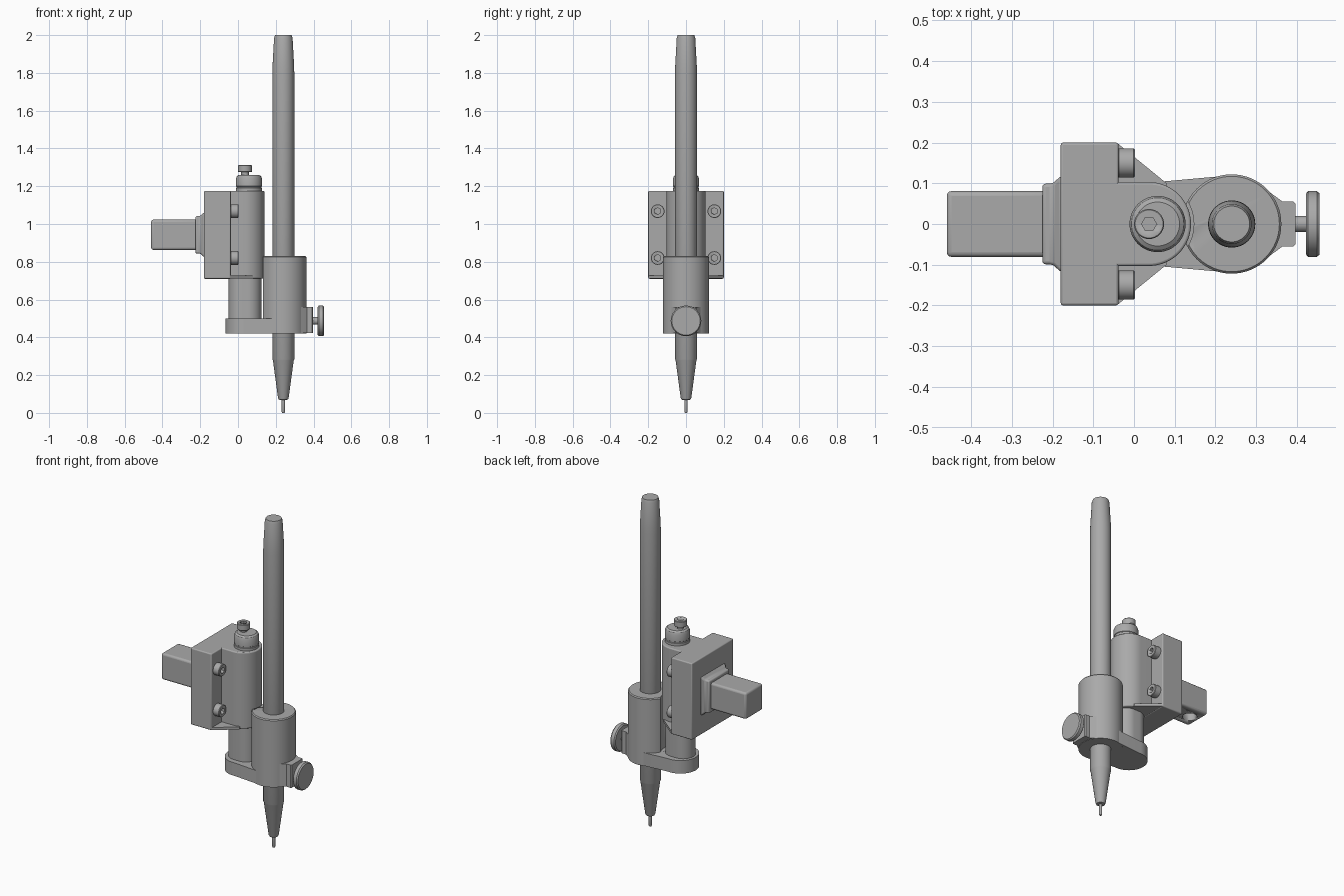
import bpy, bmesh, math
from mathutils import Matrix, Vector

if "Cube" in bpy.data.objects:
    bpy.data.objects.remove(bpy.data.objects["Cube"])

GREY = bpy.data.materials.new("satin_grey")
GREY.use_nodes = True
GREY.diffuse_color = (0.4, 0.4, 0.4, 1)
GREY.node_tree.nodes["Principled BSDF"].inputs["Base Color"].default_value = (0.4, 0.4, 0.4, 1)

PEN_X, BLOCK_X, MOTOR_Z, KNOB_Z = 0.24, 0.037, 0.943, 0.487


def finish(name, bm, bevel=0.0):
    bmesh.ops.recalc_face_normals(bm, faces=bm.faces)
    mesh = bpy.data.meshes.new(name)
    bm.to_mesh(mesh)
    bm.free()
    mesh.materials.append(GREY)
    ob = bpy.data.objects.new(name, mesh)
    bpy.context.collection.objects.link(ob)
    if bevel:
        mod = ob.modifiers.new("bevel", 'BEVEL')
        mod.width, mod.segments, mod.limit_method = bevel, 3, 'ANGLE'
        mod.angle_limit = math.radians(40)
    bpy.ops.object.select_all(action='DESELECT')
    ob.select_set(True)
    bpy.context.view_layer.objects.active = ob
    bpy.ops.object.shade_smooth_by_angle(angle=math.radians(30))
    return ob


def lathe(name, profile, origin, axis='Z', sides=48):
    """Closed solid from (radius, height) pairs turned about an axis."""
    bm = bmesh.new()
    turn = Matrix.Rotation(math.pi / 2, 4, 'Y') if axis == 'X' else Matrix()
    place = Matrix.Translation(origin) @ turn
    rings = []
    for r, h in profile:
        angles = [2 * math.pi * i / sides for i in range(sides)]
        rings.append([bm.verts.new(place @ Vector((r * math.cos(a), r * math.sin(a), h)))
                      for a in angles])
    for low, high in zip(rings, rings[1:]):
        for i in range(sides):
            j = (i + 1) % sides
            bm.faces.new((low[i], low[j], high[j], high[i]))
    bm.faces.new(rings[0])
    bm.faces.new(rings[-1])
    return finish(name, bm)


def prism(name, outline, z0, z1, bevel=0.0):
    bm = bmesh.new()
    face = bm.faces.new([bm.verts.new((x, y, z0)) for x, y in outline])
    new = bmesh.ops.extrude_face_region(bm, geom=[face])["geom"]
    verts = [v for v in new if isinstance(v, bmesh.types.BMVert)]
    bmesh.ops.translate(bm, verts=verts, vec=(0, 0, z1 - z0))
    return finish(name, bm, bevel)


def box(name, x0, x1, half_y, z0, z1, bevel=0.0):
    return prism(name, [(x0, -half_y), (x1, -half_y), (x1, half_y), (x0, half_y)], z0, z1, bevel)


def arc(cx, r, start, end, n=32):
    angles = [math.radians(start + (end - start) * i / n) for i in range(n + 1)]
    return [(cx + r * math.cos(a), r * math.sin(a)) for a in angles]


def cut(ob, cutter):
    cutter.hide_render = True
    cutter.hide_set(True)
    mod = ob.modifiers.new("cut", 'BOOLEAN')
    mod.operation, mod.object, mod.solver = 'DIFFERENCE', cutter, 'EXACT'


def socket_screw(name, origin, axis, r, length):
    """Cap screw head with a hexagonal socket."""
    head = lathe(name, [(r * 0.93, 0), (r, 0.003), (r, length - 0.003), (r * 0.93, length)],
                 origin, axis, 32)
    depth = length * 0.6
    hexagon = lathe(name + "_socket_cutter", [(r * 0.5, length - depth), (r * 0.5, length + 0.02)],
                    origin, axis, 6)
    cut(head, hexagon)


# Pen with tapered cap end, cone and fine tip
lathe("pen", [(0.006, 0), (0.009, 0.006), (0.009, 0.068), (0.024, 0.07), (0.028, 0.078),
              (0.055, 0.278), (0.058, 0.284), (0.058, 1.8), (0.057, 1.84), (0.049, 1.985),
              (0.044, 2.0)], (PEN_X, 0, 0))

# Pen holder: sleeve relieved around the slide housing, arm and clamp lug
sleeve = lathe("pen_sleeve", [(0.122, 0.42), (0.122, 0.824), (0.117, 0.83)], (PEN_X, 0, 0), sides=64)
cut(sleeve, lathe("sleeve_relief_cutter", [(0.11, 0.5), (0.11, 0.9)], (BLOCK_X, 0, 0), sides=64))
prism("holder_arm", arc(PEN_X, 0.1215, -84, 84) + arc(BLOCK_X, 0.103, 84, 276), 0.421, 0.5)
prism("clamp_lug", [(0.3, -0.1), (0.335, -0.077), (0.365, -0.055), (0.392, -0.055),
                    (0.397, -0.05), (0.397, 0.05), (0.392, 0.055), (0.365, 0.055),
                    (0.335, 0.077), (0.3, 0.1)], 0.422, 0.56)

# Clamp knob
lathe("knob_shaft", [(0.02, 0.38), (0.02, 0.425)], (0, 0, KNOB_Z), 'X', 24)
lathe("knob_disc", [(0.074, 0.422), (0.081, 0.428), (0.081, 0.449), (0.075, 0.456)],
      (0, 0, KNOB_Z), 'X')

# Slide post and its collar on top of the housing
prism("slide_post", arc(0.055, 0.069, -90, 90) + arc(0.019, 0.069, 90, 270), 0.49, 0.72)
lathe("top_collar", [(0.069, 1.17), (0.069, 1.19), (0.066, 1.192), (0.066, 1.198), (0.069, 1.2),
                     (0.069, 1.24), (0.064, 1.253), (0.054, 1.26)], (0.058, 0, 0))
lathe("top_screw_neck", [(0.02, 1.25), (0.02, 1.28)], (BLOCK_X, 0, 0), sides=24)
socket_screw("top_screw", (BLOCK_X, 0, 1.275), 'Z', 0.037, 0.037)

# Housing with rounded nose, mounting plate and bottom gusset
prism("slide_housing", [(-0.05, -0.103)] + arc(BLOCK_X, 0.103, -90, 90) + [(-0.05, 0.103)],
      0.712, 1.175, 0.006)
box("mounting_plate", -0.18, -0.038, 0.2, 0.71, 1.175, 0.006)
prism("bottom_gusset", [(-0.04, -0.198), (0.08, -0.1), (0.08, 0.1), (-0.04, 0.198)], 0.711, 0.727)

# Four mounting screws
for side, label in ((-1, "right"), (1, "left")):
    for z, level in ((0.82, "lower"), (1.068, "upper")):
        socket_screw(f"{level}_{label}_screw", (-0.04, side * 0.15, z), 'X', 0.036, 0.042)

# Stepped square flange and rear stub with a cross hole beneath
bm = bmesh.new()
rings = []
for x, half in ((-0.178, 0.12), (-0.2, 0.099), (-0.225, 0.099)):
    rings.append([bm.verts.new((x, sy * half, MOTOR_Z + sz * half))
                  for sy, sz in ((-1, -1), (1, -1), (1, 1), (-1, 1))])
for a, b in zip(rings, rings[1:]):
    for i in range(4):
        bm.faces.new((a[i], a[(i + 1) % 4], b[(i + 1) % 4], b[i]))
bm.faces.new(rings[0])
bm.faces.new(rings[-1])
finish("rear_flange", bm, 0.008)
stub = box("rear_stub", -0.46, -0.21, 0.081, MOTOR_Z - 0.08, MOTOR_Z + 0.08, 0.012)
cut(stub, lathe("stub_hole_cutter", [(0.04, 0.84), (0.04, 0.92)], (-0.4, 0, 0), sides=32))
